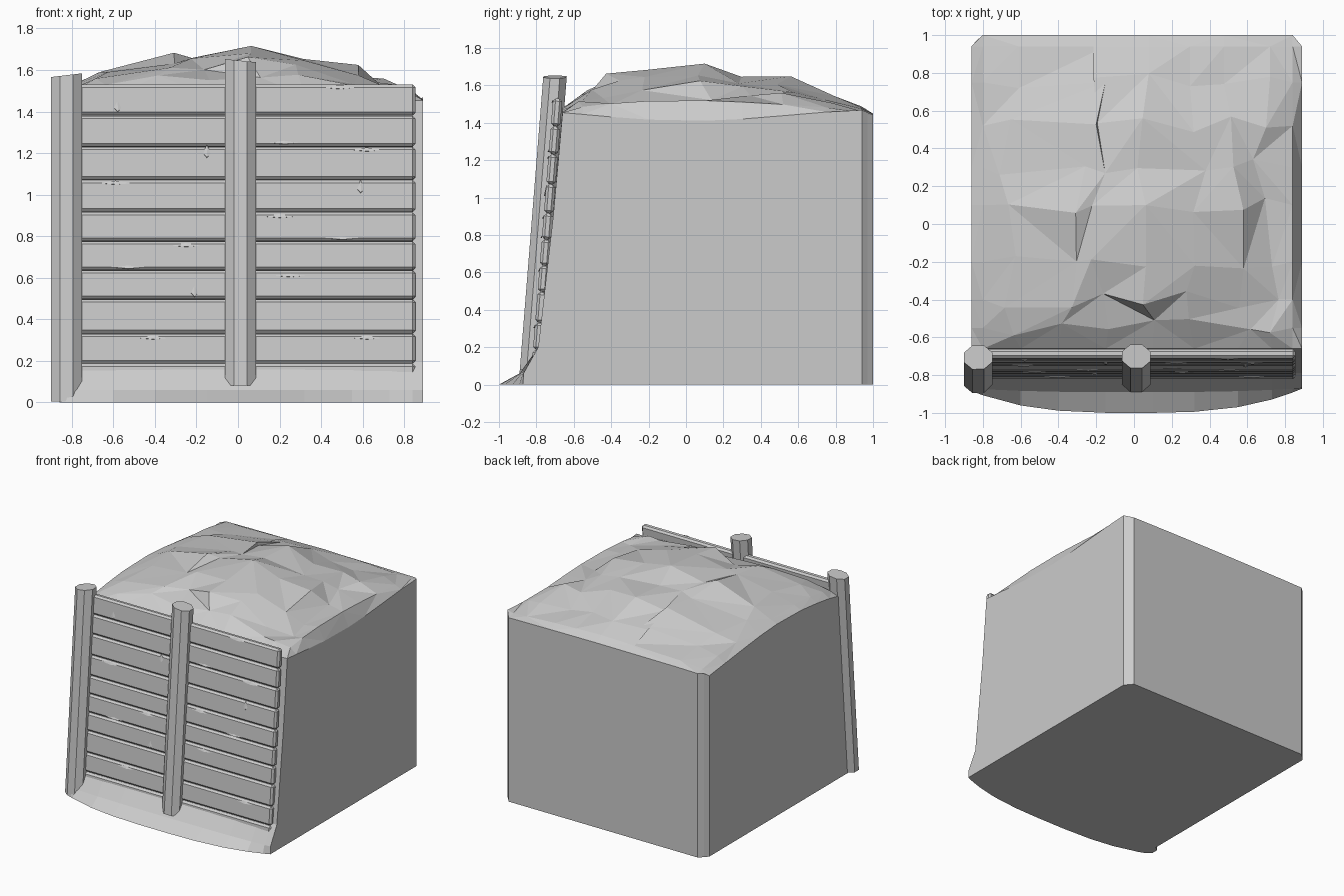
import bpy, bmesh, math, random
from mathutils import Vector, Matrix

random.seed(4)
if "Cube" in bpy.data.objects:
    bpy.data.objects.remove(bpy.data.objects["Cube"])

# Single flat grey
grey = bpy.data.materials.new("plain_grey")
grey.use_nodes = True
colour = (0.6, 0.6, 0.6, 1)
grey.diffuse_color = colour
grey.node_tree.nodes["Principled BSDF"].inputs["Base Color"].default_value = colour


def make_object(name, bm):
    bmesh.ops.recalc_face_normals(bm, faces=bm.faces)
    mesh = bpy.data.meshes.new(name)
    bm.to_mesh(mesh)
    bm.free()
    mesh.materials.append(grey)
    obj = bpy.data.objects.new(name, mesh)
    bpy.context.collection.objects.link(obj)
    return obj


def interp(points, t):
    for (a, u), (b, v) in zip(points, points[1:]):
        if t <= b:
            return u + (v - u) * max(0, t - a) / (b - a)
    return points[-1][1]


def lean_y(z):
    """Centre line of the leaning fence."""
    return -0.832 + 0.08 * z


LEAN = math.atan(0.08)

# Earth block: uneven mound on top, straight walls, sloping foot in front
ACROSS = [(-0.86, 0.12), (-0.75, 0.46), (-0.6, 0.68), (-0.4, 0.8), (0.1, 1), (0.5, 0.72), (0.84, 0.28), (0.89, 0)]
ALONG = [(-0.66, 0.15), (-0.53, 0.66), (-0.25, 0.97), (0.1, 1), (0.3, 0.9), (0.7, 0.6), (0.83, 0.42), (1, 0.03)]
xs = [-0.86, -0.8, -0.6, -0.4, -0.15, 0.1, 0.32, 0.55, 0.73, 0.84, 0.89]
ys = [-0.66, -0.55, -0.4, -0.2, 0.1, 0.3, 0.52, 0.75, 0.94, 1.0]
nx, ny = len(xs) - 1, len(ys) - 1

bm = bmesh.new()
grid = {}
for i, x in enumerate(xs):
    for j, y in enumerate(ys):
        z = 1.44 + 0.28 * interp(ACROSS, x) * interp(ALONG, y)
        if 1 < i < nx - 1 and 0 < j < ny - 1:
            if (i, j) != (5, 4):
                x += random.uniform(-0.07, 0.07)
                y += random.uniform(-0.05, 0.05)
                z += random.uniform(-0.045, 0.012)
        elif j == ny and i in (0, nx):
            x, y = x * 0.97, 0.97
        elif i in (0, nx):
            z += 0.03 * math.sin(y * 3 + 1.5) * (-1 if i else 1)
        grid[i, j] = bm.verts.new((x, y, z))
for i in range(nx):
    for j in range(ny):
        a, b, c, d = grid[i, j], grid[i + 1, j], grid[i + 1, j + 1], grid[i, j + 1]
        if random.random() < 0.5:
            a, b, c, d = b, c, d, a
        bm.faces.new((a, b, c))
        bm.faces.new((a, c, d))

rim = [(i, 0) for i in range(nx)] + [(nx, j) for j in range(ny)]
rim += [(i, ny) for i in range(nx, 0, -1)] + [(0, j) for j in range(ny, 0, -1)]
upper = [grid[k] for k in rim]
for z, front in [(0.9, -0.71), (0.2, -0.79), (0.06, -0.89), (0, -1.0)]:
    lower = []
    for key in rim:
        v = grid[key].co
        y = v.y
        if key[1] == 0:
            bulge = abs(v.x / 0.87) ** 3
            y = front + (0.12 * bulge if z == 0 else 0.02 * bulge if z == 0.06 else 0)
        lower.append(bm.verts.new((v.x, y, z)))
    for k in range(len(rim)):
        n = (k + 1) % len(rim)
        bm.faces.new((upper[k], upper[n], lower[n], lower[k]))
    upper = lower
bm.faces.new(upper)
make_object("earth_block", bm)


# Leaning eight-sided posts
def post(name, x, bottom, top, tilt):
    bm = bmesh.new()
    bmesh.ops.create_cone(bm, cap_ends=True, segments=8, radius1=0.081, radius2=0.081, depth=1,
                          matrix=Matrix.Rotation(math.pi / 8, 4, "Z"))
    for v in bm.verts:
        z = top + tilt * v.co.x if v.co.z > 0 else bottom
        v.co = (x + v.co.x, lean_y(z) + v.co.y * 0.84, z)
    make_object(name, bm)


post("corner_post", -0.825, 0.005, 1.575, 0.12)
post("middle_post", 0.012, 0.08, 1.645, -0.1)

# Horizontal planks with worn edges
edges = [0.04, 0.185, 0.33, 0.495, 0.635, 0.775, 0.915, 1.07, 1.23, 1.38, 1.53]
for n, (low, high) in enumerate(zip(edges, edges[1:])):
    z = (low + high) / 2
    for side, x0, x1 in (("right", -0.8, 0.0), ("left", 0.02, 0.855)):
        bm = bmesh.new()
        bmesh.ops.create_cube(bm, size=1, matrix=Matrix.Translation(((x0 + x1) / 2, lean_y(z) + 0.024, z))
                              @ Matrix.Rotation(-LEAN, 4, "X")
                              @ Matrix.Diagonal((x1 - x0, 0.05, high - low - 0.002, 1)))
        plank = make_object(f"plank_{side}_{n + 1}", bm)
        bevel = plank.modifiers.new("worn_edges", "BEVEL")
        bevel.width = 0.014
        bevel.segments = 1


# Small splinters lying on the planks: x, z, half width, half height
def splinter(n, x, z, w, h):
    bm = bmesh.new()
    points = [(-w, 0, 0), (0, 0, h), (w, 0, 0), (0, 0, -h * 0.6), (0.1 * w, -0.008, -h * 0.5)]
    v = [bm.verts.new(Vector((x + px, lean_y(z + pz) + py, z + pz))) for px, py, pz in points]
    for k in range(4):
        bm.faces.new((v[k], v[(k + 1) % 4], v[4]))
    bm.faces.new(v[:4])
    make_object(f"splinter_{n}", bm)


chips = [(-0.59, 1.055), (0.49, 1.515), (0.22, 1.25), (0.62, 1.215), (0.2, 0.895), (0.5, 0.79),
         (-0.25, 0.755), (-0.53, 0.65), (0.25, 0.61), (-0.41, 0.31), (0.62, 0.31)]
for n, (x, z) in enumerate(chips):
    splinter(n + 1, x, z, 0.08, 0.012)
for n, (x, z) in enumerate([(-0.58, 1.42), (-0.15, 1.2), (0.59, 1.03), (-0.21, 0.53)]):
    splinter(n + 12, x, z, 0.02, 0.04)
